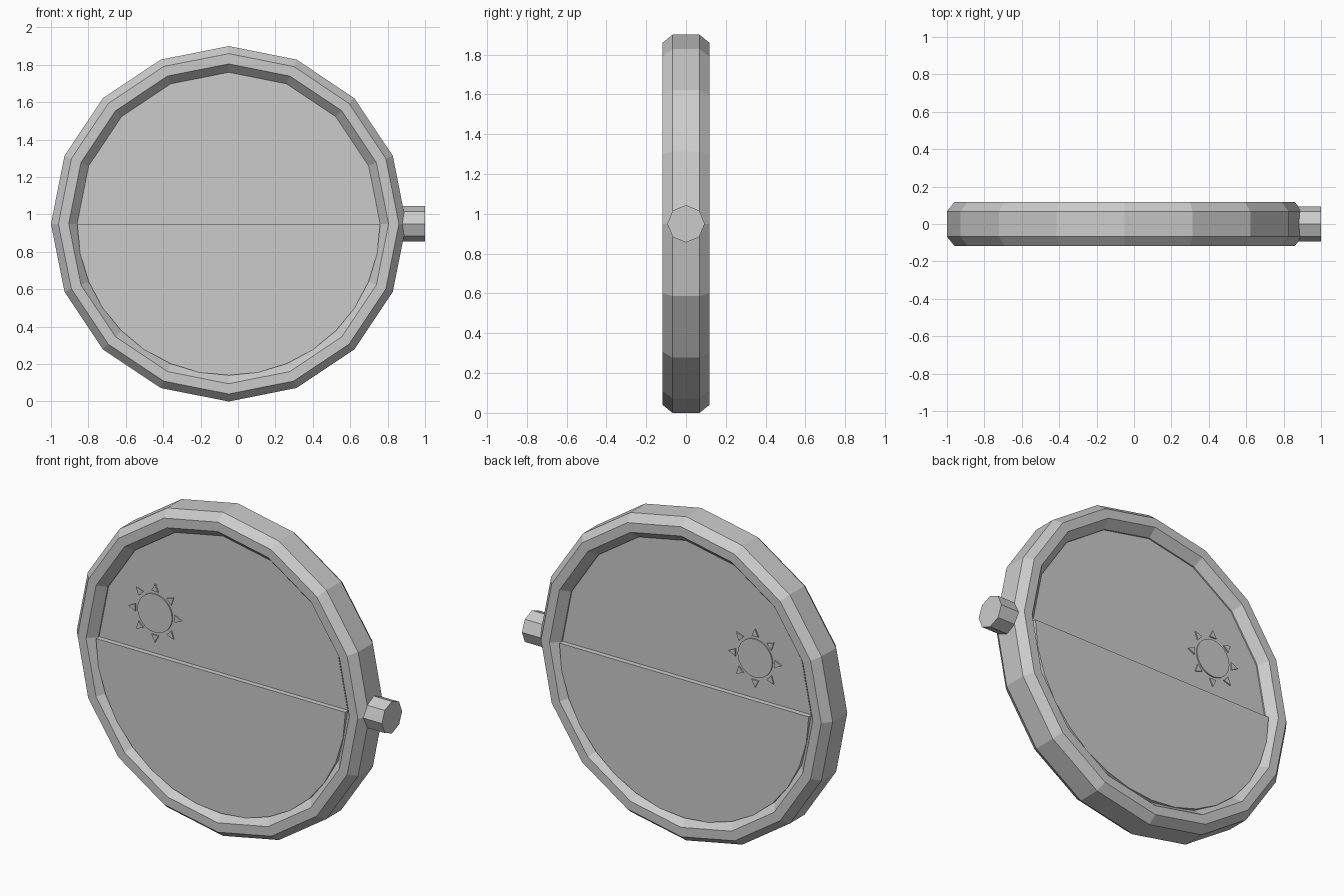
import bpy, bmesh, math
from mathutils import Vector

if "Cube" in bpy.data.objects:
    bpy.data.objects.remove(bpy.data.objects["Cube"])

CX, CZ = -0.05, 0.95          # centre of the round body
grey = bpy.data.materials.new("light grey")
grey.diffuse_color = (0.6, 0.6, 0.6, 1)
grey.use_nodes = True
grey.node_tree.nodes["Principled BSDF"].inputs["Base Color"].default_value = grey.diffuse_color


def finish(name, bm):
    bmesh.ops.recalc_face_normals(bm, faces=bm.faces)
    me = bpy.data.meshes.new(name)
    bm.to_mesh(me)
    bm.free()
    me.materials.append(grey)
    ob = bpy.data.objects.new(name, me)
    bpy.context.collection.objects.link(ob)
    return ob


def prism(bm, points, y0, y1):
    """Flat outline in x/z extruded along y."""
    a = [bm.verts.new((x, y0, z)) for x, z in points]
    b = [bm.verts.new((x, y1, z)) for x, z in points]
    bm.faces.new(a)
    bm.faces.new(b[::-1])
    n = len(a)
    for i in range(n):
        j = (i + 1) % n
        bm.faces.new((a[i], b[i], b[j], a[j]))


def arc(cx, cz, r, start, sweep, steps, closed=False):
    count = steps if closed else steps + 1
    return [(cx + r * math.cos(start + sweep * i / steps),
             cz + r * math.sin(start + sweep * i / steps)) for i in range(count)]


# Outer ring: chamfered cross-section swept round 16 sides
section = [(0.95, -0.068), (0.95, 0.068), (0.91, 0.117), (0.855, 0.117),
           (0.81, 0.068), (0.81, -0.068), (0.855, -0.117), (0.91, -0.117)]
bm = bmesh.new()
rings = []
for i in range(16):
    t = math.tau * i / 16
    rings.append([bm.verts.new((CX + r * math.cos(t), y, CZ + r * math.sin(t)))
                  for r, y in section])
for i in range(16):
    p, q = rings[i], rings[(i + 1) % 16]
    for k in range(8):
        m = (k + 1) % 8
        bm.faces.new((p[k], p[m], q[m], q[k]))
finish("ring_frame", bm)

# Recessed disc filling the ring
bm = bmesh.new()
prism(bm, arc(CX, CZ, 0.81, 0, math.tau, 32, True), -0.06, 0.06)
finish("upper_disc", bm)

# Raised lower half disc
bm = bmesh.new()
prism(bm, arc(CX, CZ, 0.81, math.pi, math.pi, 16), -0.09, 0.09)
finish("lower_half_disc", bm)

# Sun emblem, thin plates on both faces
SX, SZ = -0.494, 1.187
bm = bmesh.new()
for y0, y1 in ((-0.067, -0.059), (0.059, 0.067)):
    prism(bm, arc(SX, SZ, 0.112, 0, math.tau, 32, True), y0, y1)
    for i in range(8):
        t = math.tau * i / 8
        c, s = math.cos(t), math.sin(t)
        tri = [(0.172, 0), (0.128, 0.022), (0.128, -0.022)]
        prism(bm, [(SX + u * c - v * s, SZ + u * s + v * c) for u, v in tri], y0, y1)
finish("sun_emblem", bm)

# Eight-sided side knob
bm = bmesh.new()
prism(bm, arc(0, 0, 0.094, 0, math.tau, 8, True), 0.83, 1.0)
for v in bm.verts:
    x, y, z = v.co
    v.co = Vector((y, x, CZ + z))
finish("side_knob", bm)
